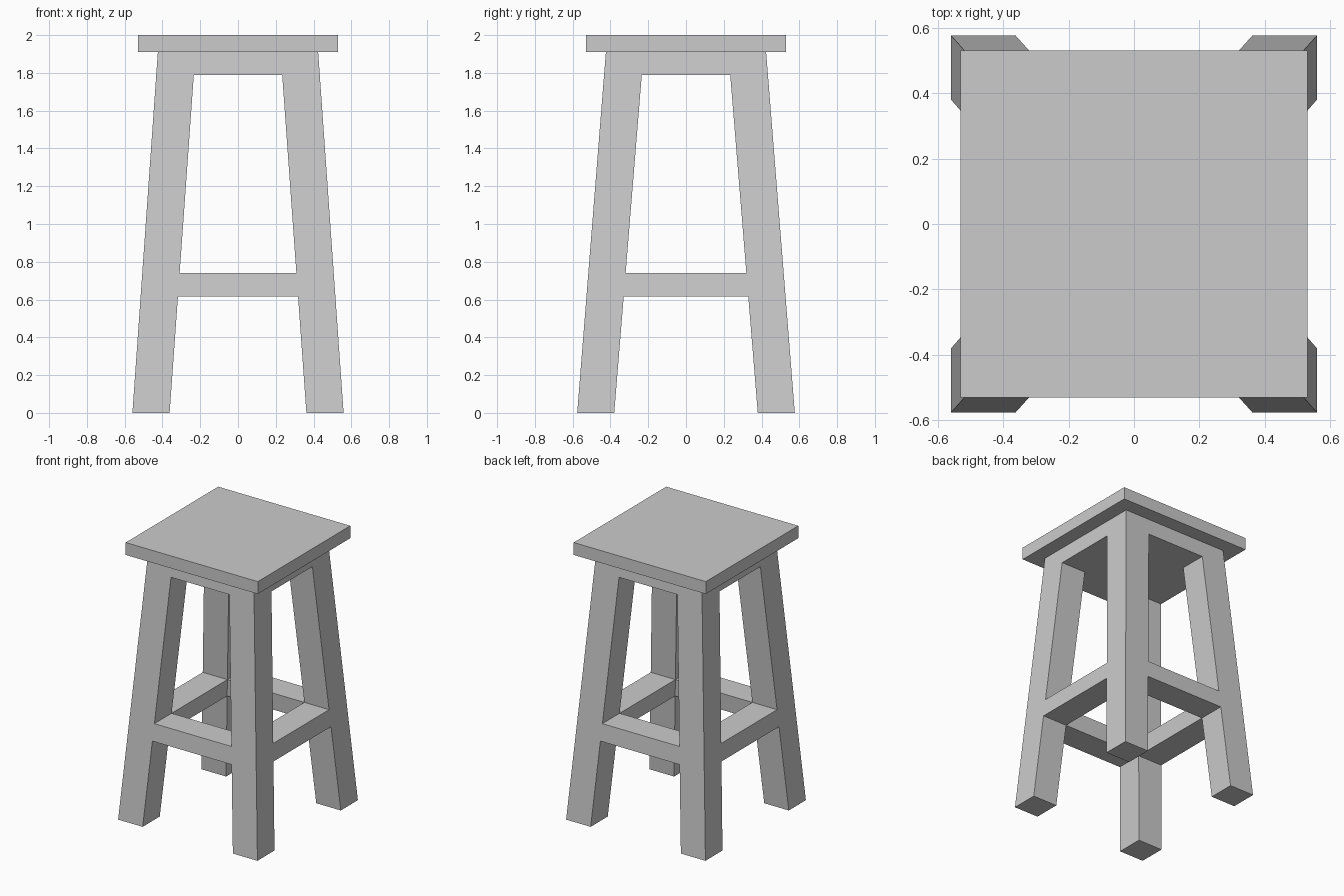
import bpy, bmesh

if "Cube" in bpy.data.objects:
    bpy.data.objects.remove(bpy.data.objects["Cube"])

SEAT_HALF, SEAT_BOTTOM, TOP = 0.53, 1.91, 2.0
APRON_BOTTOM = 1.79
RAIL_LOW, RAIL_HIGH = 0.615, 0.74


# Splayed leg faces: (inner, outer) offset from the centre line at height z
def leg_x(z):
    return 0.362 - 0.0715 * z, 0.559 - 0.0705 * z


def leg_y(z):
    return 0.380 - 0.0815 * z, 0.576 - 0.0795 * z


def loft(name, z0, z1, rect):
    """Solid between two rectangles; rect(z) gives (x range, y range)."""
    bm = bmesh.new()
    rings = []
    for z in (z0, z1):
        (xa, xb), (ya, yb) = rect(z)
        rings.append([bm.verts.new((x, y, z))
                      for x, y in ((xa, ya), (xb, ya), (xb, yb), (xa, yb))])
    low, high = rings
    bm.faces.new(low)
    bm.faces.new(high)
    for i in range(4):
        j = (i + 1) % 4
        bm.faces.new((low[i], low[j], high[j], high[i]))
    bmesh.ops.recalc_face_normals(bm, faces=bm.faces)
    mesh = bpy.data.meshes.new(name)
    bm.to_mesh(mesh)
    bm.free()
    obj = bpy.data.objects.new(name, mesh)
    bpy.context.collection.objects.link(obj)


def side(rng, s):
    return tuple(sorted(s * v for v in rng))


def span(v):
    return -v, v


# Seat board and the tapered block beneath it
loft("seat", SEAT_BOTTOM, TOP, lambda z: (span(SEAT_HALF), span(SEAT_HALF)))
loft("apron", APRON_BOTTOM, SEAT_BOTTOM,
     lambda z: (span(leg_x(z)[1]), span(leg_y(z)[1])))

# Four splayed legs
for sy, depth in ((-1, "front"), (1, "back")):
    for sx, hand in ((-1, "left"), (1, "right")):
        loft(f"{depth}_{hand}_leg", 0, APRON_BOTTOM,
             lambda z: (side(leg_x(z), sx), side(leg_y(z), sy)))

# Stretchers between the legs, flush with the leg faces
for s, depth, hand in ((-1, "front", "left"), (1, "back", "right")):
    loft(f"{depth}_stretcher", RAIL_LOW, RAIL_HIGH,
         lambda z: (span(leg_x(z)[0]), side(leg_y(z), s)))
    loft(f"{hand}_stretcher", RAIL_LOW, RAIL_HIGH,
         lambda z: (side(leg_x(z), s), span(leg_y(z)[0])))
